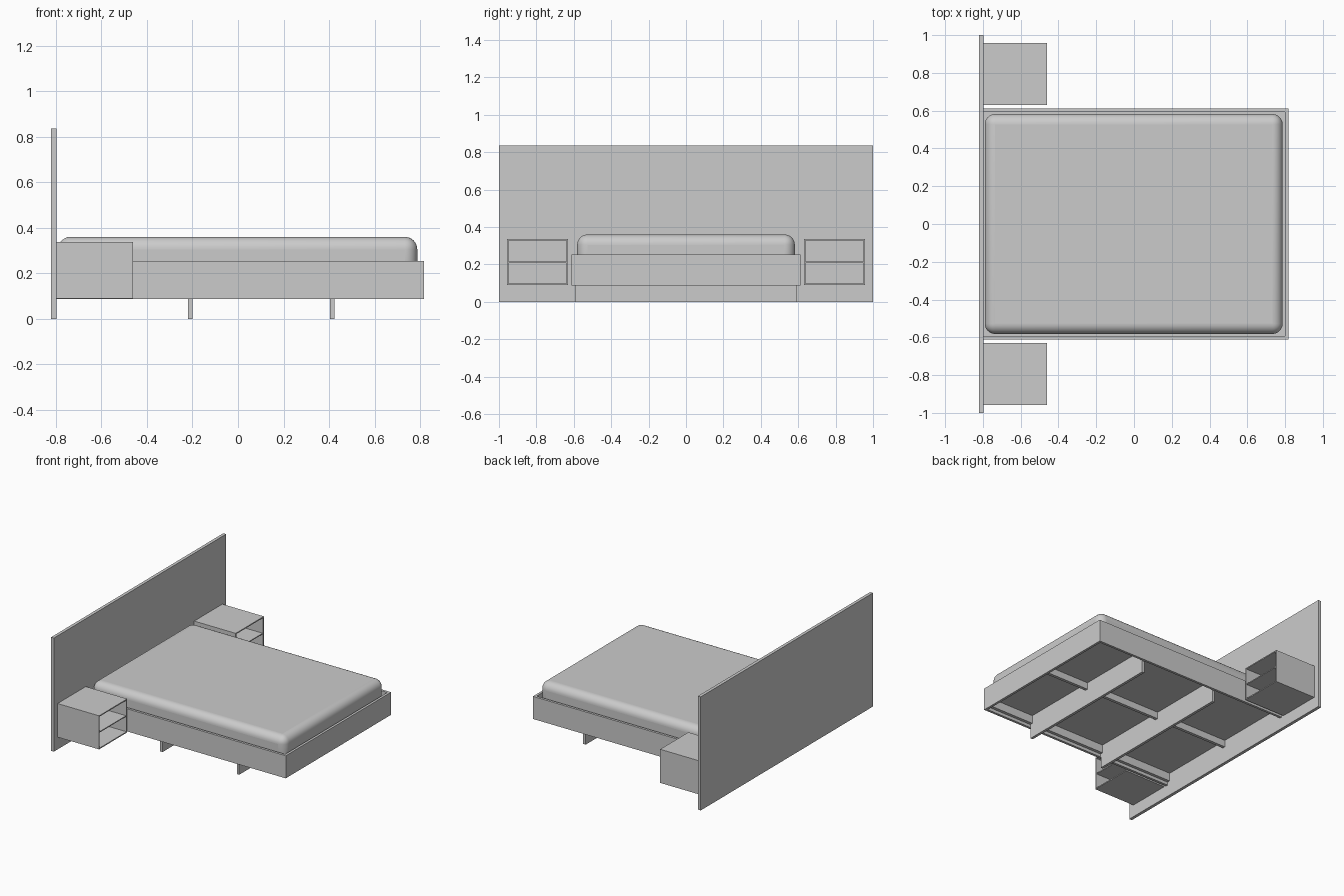
import bpy

cube = bpy.data.objects.get("Cube")
if cube:
    bpy.data.objects.remove(cube, do_unlink=True)

GREY = (0.6, 0.6, 0.6, 1.0)
grey = bpy.data.materials.new("plain grey")
grey.use_nodes = True
grey.diffuse_color = GREY
grey.node_tree.nodes["Principled BSDF"].inputs["Base Color"].default_value = GREY


def box(name, x, y, z):
    """Box filling the (low, high) range on each axis."""
    spans = (x, y, z)
    bpy.ops.mesh.primitive_cube_add(size=1, location=[(a + b) / 2 for a, b in spans])
    obj = bpy.context.object
    obj.name = name
    obj.scale = [b - a for a, b in spans]
    bpy.ops.object.transform_apply(location=False, rotation=False, scale=True)
    obj.data.materials.append(grey)
    return obj


def mirrored(y, side):
    return tuple(sorted(side * v for v in y))


HEAD, FOOT, WIDE = -0.797, 0.817, 0.612   # limits of the frame
LOW, TOP = 0.087, 0.253                   # frame height
BOARD = 0.018                             # board thickness
DECK = 0.17                               # underside of the platform
inner = WIDE - BOARD
foot_in = FOOT - BOARD

# Headboard panel
box("headboard", (-0.82, HEAD), (-1, 1), (0, 0.835))

# Bed frame and platform
box("footboard", (foot_in, FOOT), (-WIDE, WIDE), (LOW, TOP))
box("platform", (HEAD, foot_in), (-inner, inner), (DECK, DECK + 0.015))
box("foot_ledge", (foot_in - 0.022, foot_in), (-inner, inner), (0.12, DECK))
box("centre_rail", (HEAD, foot_in), (-0.011, 0.011), (0.12, DECK))

# Cross supports: a leg panel below a beam
for label, x in (("head", -0.21), ("foot", 0.413)):
    box(label + "_leg_panel", (x - 0.01, x + 0.01), (-0.59, 0.59), (0, LOW))
    box(label + "_cross_beam", (x - 0.009, x + 0.009), (-inner, inner), (LOW, DECK))

# Side boards, ledges and open nightstands on both sides
NX, NY, NZ = (HEAD, -0.46), (0.63, 0.957), (0.09, 0.337)
WALL = 0.008
for label, s in (("left", 1), ("right", -1)):
    box(label + "_side_board", (HEAD, foot_in), mirrored((inner, WIDE), s), (LOW, TOP))
    box(label + "_ledge", (HEAD, foot_in), mirrored((inner - 0.022, inner), s), (0.11, DECK))
    full = mirrored(NY, s)
    gap = mirrored((NY[0] + WALL, NY[1] - WALL), s)
    stand = label + "_nightstand_"
    box(stand + "top", NX, full, (NZ[1] - WALL, NZ[1]))
    box(stand + "bottom", NX, full, (NZ[0], NZ[0] + WALL))
    box(stand + "shelf", (HEAD, NX[1] - 0.004), gap, (0.208, 0.215))
    walls = (NZ[0] + WALL, NZ[1] - WALL)
    box(stand + "inner_wall", NX, mirrored((NY[0], NY[0] + WALL), s), walls)
    box(stand + "outer_wall", NX, mirrored((NY[1] - WALL, NY[1]), s), walls)

# Rounded mattress
mattress = box("mattress", (-0.79, 0.787), (-0.582, 0.582), (DECK + 0.015, 0.36))
bevel = mattress.modifiers.new("soft_edges", "BEVEL")
bevel.width = 0.055
bevel.segments = 8
bpy.ops.object.shade_smooth_by_angle()
